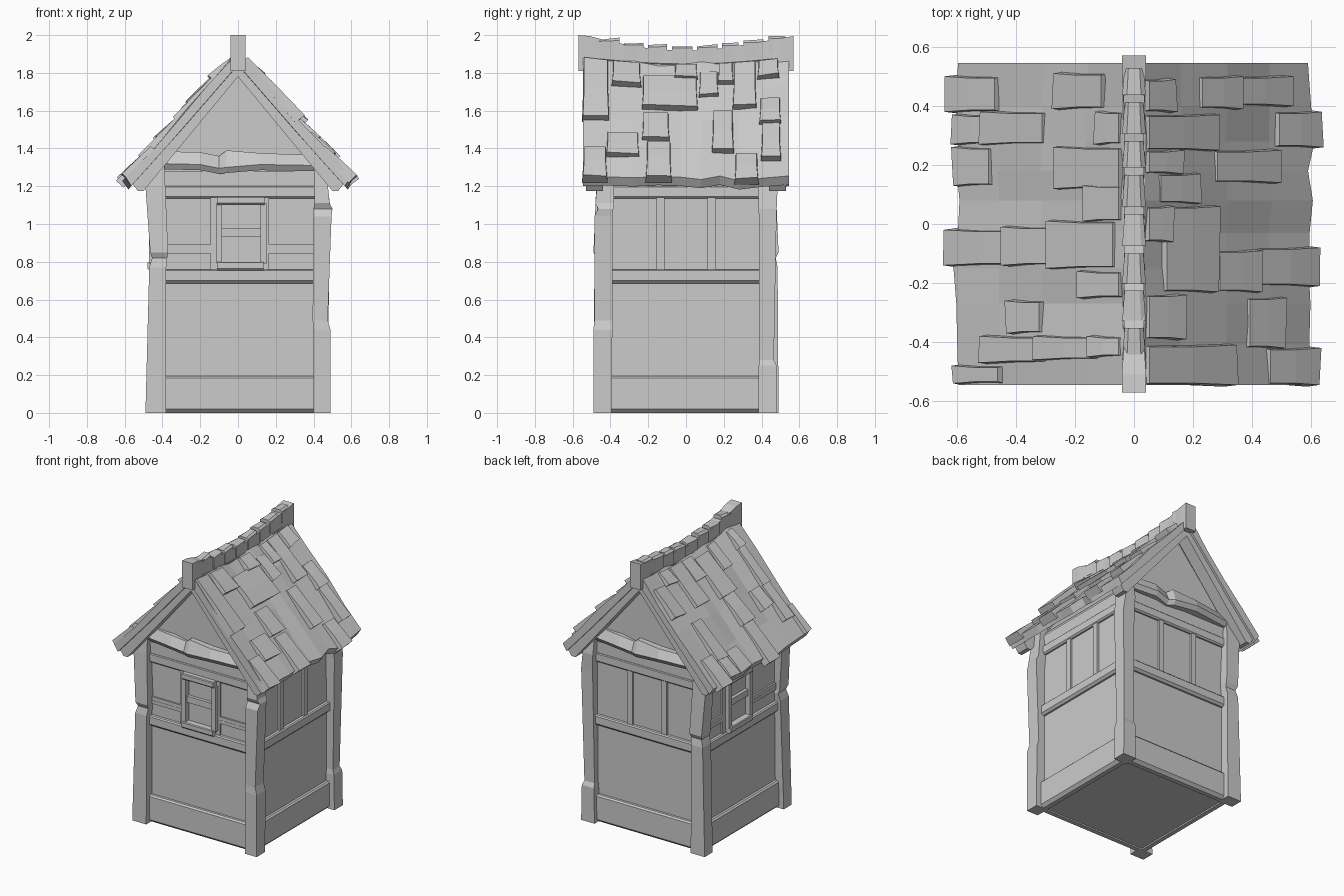
import bpy, bmesh, math, random
from mathutils import Matrix, Vector

random.seed(4)
I = Matrix.Identity(4)


def loft(name, sections, mat=I):
    """Skin equal-length closed sections into a capped solid."""
    bm = bmesh.new()
    rings = [[bm.verts.new(mat @ Vector(p)) for p in s] for s in sections]
    n = len(rings[0])
    for a, b in zip(rings, rings[1:]):
        for i in range(n):
            j = (i + 1) % n
            bm.faces.new((a[i], a[j], b[j], b[i]))
    bm.faces.new(rings[0])
    bm.faces.new(rings[-1])
    bmesh.ops.recalc_face_normals(bm, faces=bm.faces[:])
    me = bpy.data.meshes.new(name)
    bm.to_mesh(me)
    bm.free()
    ob = bpy.data.objects.new(name, me)
    bpy.context.collection.objects.link(ob)
    return ob


def turn(side):
    """0 front, 1 right, 2 back, 3 left."""
    return Matrix.Rotation(side * math.pi / 2, 4, 'Z')


def board(name, side, u0, u1, z0, z1, out, slope=0.0):
    """Flat timber lying on a wall; slope chamfers its lower and upper edge."""
    def ring(u):
        return [(u, -0.40, z0), (u, -out + slope, z0), (u, -out, z0 + slope),
                (u, -out, z1 - slope * .5), (u, -out + slope * .5, z1), (u, -0.40, z1)]
    if slope:
        loft(name, [ring(u0), ring(u1)], turn(side))
    else:
        loft(name, [[(u, -.40, z0), (u, -out, z0), (u, -out, z1), (u, -.40, z1)] for u in (u0, u1)], turn(side))


# Core walls with gables
prof = [(-.425, .01), (.425, .01), (.425, 1.3), (0, 1.8), (-.425, 1.3)]
loft("walls", [[(x, y, z) for x, z in prof] for y in (-.425, .425)])

# Horizontal timbers on every wall
for s, side in enumerate(("front", "right", "back", "left")):
    board(side + "_base_board", s, -.42, .42, 0, .195, .452, .02)
    board(side + "_middle_rail", s, -.42, .42, .685, .76, .452, .015)
    board(side + "_top_rail", s, -.42, .42, 1.135, 1.2, .445, .01)
    board(side + "_head_rail", s, -.42, .42, 1.2, 1.28, .435)
    c = {0: .01, 3: -.06}.get(s, 0)
    for k in (-1, 1):
        u = c + k * .135
        board(side + "_stud", s, u - .02, u + .02, .75, 1.14, .44)

# Windows on front and left walls
for s, c in ((0, .015), (3, -.055)):
    for z in (.855, .88):
        board("cross_rail", s, -.4, c - .15, z - .012, z + .012, .437)
        board("cross_rail", s, c + .15, .4, z - .012, z + .012, .437)
    board("window_pane", s, c - .11, c + .11, .79, 1.11, .432)
    for u0, u1 in ((-.13, -.1), (.105, .135)):
        board("window_jamb", s, c + u0, c + u1, .79, 1.11, .47)
    board("window_lintel", s, c - .125, c + .125, 1.1, 1.145, .48, .01)
    board("window_sill", s, c - .125, c + .12, .755, .8, .48, .01)
    board("window_crossbar", s, c - .105, c + .11, .935, .98, .455)

# Corner posts: z, outer x, inner x, outer y, inner y
A = [(0, .49, .38, .49, .40), (.77, .47, .38, .485, .39), (.82, .455, .375, .475, .385),
     (.85, .465, .37, .49, .39), (1.2, .49, .385, .475, .385), (1.36, .46, .39, .46, .385)]
B = [(0, .49, .40, .49, .395), (.44, .49, .40, .49, .39), (.49, .475, .395, .485, .39),
     (1.04, .495, .40, .485, .39), (1.08, .5, .40, .465, .385), (1.11, .485, .405, .48, .38),
     (1.36, .46, .40, .455, .385)]
C = [(0, .49, .385, .48, .385), (.25, .485, .39, .48, .385), (.28, .475, .395, .465, .39),
     (1.08, .49, .40, .48, .385), (1.2, .475, .395, .485, .38), (1.36, .46, .395, .46, .385)]
for name, sx, sy, secs in (("front_left_post", -1, -1, A), ("front_right_post", 1, -1, B),
                           ("back_right_post", 1, 1, C), ("back_left_post", -1, 1, A)):
    loft(name, [[(sx * a, sy * c, z), (sx * b, sy * c, z), (sx * b, sy * d, z), (sx * a, sy * d, z)]
                for z, a, b, c, d in secs])

# Rough-hewn tie beams across both gables: u, bottom, top, outward
tie = [(-.41, 1.29, 1.385, .46), (-.2, 1.285, 1.38, .485), (-.1, 1.265, 1.36, .47),
       (-.06, 1.27, 1.39, .49), (.12, 1.285, 1.375, .50), (.41, 1.28, 1.365, .47)]
for s, name in ((0, "front_tie_beam"), (2, "back_tie_beam")):
    loft(name, [[(u, -.40, a), (u, -o + .02, a), (u, -o, a + .03), (u, -o + .03, b), (u, -.40, b)]
                for u, a, b, o in tie], turn(s))


# Roof surface: lateral distance d, length y, height h along the slope normal
def sag(d, y):
    return .04 * (1 - (y / .55) ** 2) * max(0, 1 - d / .55)


def roof(side, d, y, h=0.0):
    return (side * (d + h * .755), y, 1.92 - 1.15 * d - sag(d, y) + h * .656)


ys = [-.545, -.41, -.27, -.15, -.03, .08, .18, .28, .4, .545]
for side, nm in ((-1, "left"), (1, "right")):
    secs = []
    for y in ys:
        e = .595 + random.uniform(-.012, .012)
        top = [roof(side, d, y, random.uniform(-.008, .012)) for d in (.02, .16, .31, .46)]
        secs.append([roof(side, 0, y, -.05)] + top + [roof(side, e, y, .008), roof(side, e + .01, y, -.045),
                    roof(side, .4, y, -.05)])
    loft(nm + "_roof_slab", secs)
    # Bargeboards under the roof edge at both gables
    for k in (-1, 1):
        p = [(0, 1.87), (.56, 1.215), (.53, 1.175), (.50, 1.175), (0, 1.78)]
        loft(nm + "_bargeboard", [[(side * x, k * y, z) for x, z in p] for y in (.44, .53)])

# Shingles: y start, y end, upper d, lower d
left = [(.39, .51, .10, .25), (.38, .50, .46, .61), (.27, .38, .04, .11), (.27, .38, .3, .50),
        (.27, .37, .48, .59), (.12, .26, .04, .25), (.13, .26, .48, .59), (.01, .13, .04, .15),
        (-.15, .01, .06, .27), (-.14, -.01, .27, .42), (-.14, -.02, .40, .62), (-.25, -.16, .04, .17),
        (-.37, -.26, .31, .41), (-.45, -.38, .04, .13), (-.46, -.38, .12, .32), (-.47, -.38, .30, .50),
        (-.54, -.48, .45, .59)]
right = [(.38, .49, .04, .12), (.39, .50, .22, .34), (.40, .50, .33, .51), (.25, .37, .04, .26),
         (.17, .25, .04, .14), (.07, .17, .08, .20), (-.06, .06, .04, .11), (-.23, .06, .10, .26),
         (-.23, -.09, .28, .41), (-.21, -.08, .42, .60), (.14, .25, .27, .47), (-.39, -.24, .04, .15),
         (-.42, -.25, .38, .49), (-.545, -.41, .04, .32), (-.545, -.42, .45, .60), (.26, .38, .48, .61)]
for side, rows, nm in ((-1, left, "left"), (1, right, "right")):
    for y0, y1, d0, d1 in rows:
        h = random.uniform(.032, .042)
        t = random.uniform(-.012, .012)
        ring = lambda d, hh, w: [roof(side, d, y0 - w, -.02), roof(side, d, y1 + w, -.02),
                                 roof(side, d + t * w * 50, y1 + w - .006, hh),
                                 roof(side, d - t * w * 50, y0 - w + .006, hh)]
        loft(nm + "_shingle", [ring(d0, .016, 0), ring((d0 + d1) / 2, h * .75, 0), ring(d1, h, .006)])

# Sagging ridge beam, tall at both ends
secs = []
for y, top in ((-.57, 2), (-.51, 1.995), (-.40, 1.965), (-.2, 1.93), (0, 1.915),
               (.2, 1.93), (.40, 1.965), (.51, 1.985), (.57, 1.995)):
    w, bot = (.041, 1.81) if abs(y) > .5 else (.034, 1.80)
    secs.append([(-w, y, bot), (w, y, bot), (w, y, top), (-w, y, top)])
loft("ridge_beam", secs)

# Ridge caps
y = -.46
while y < .44:
    ln = random.uniform(.085, .11)
    z = 1.925 + .22 * (y + ln / 2) ** 2
    a, b = random.uniform(.012, .022), random.uniform(.014, .026)
    loft("ridge_cap", [[(-w, p, z - .07), (w, p, z - .07), (w, p, z + h * .4), (w * .6, p, z + h), (-w * .6, p, z + h),
                        (-w, p, z + h * .4)]
                       for p, w, h in ((y, .04, a), (y + ln, .032, b))])
    y += ln + .025
